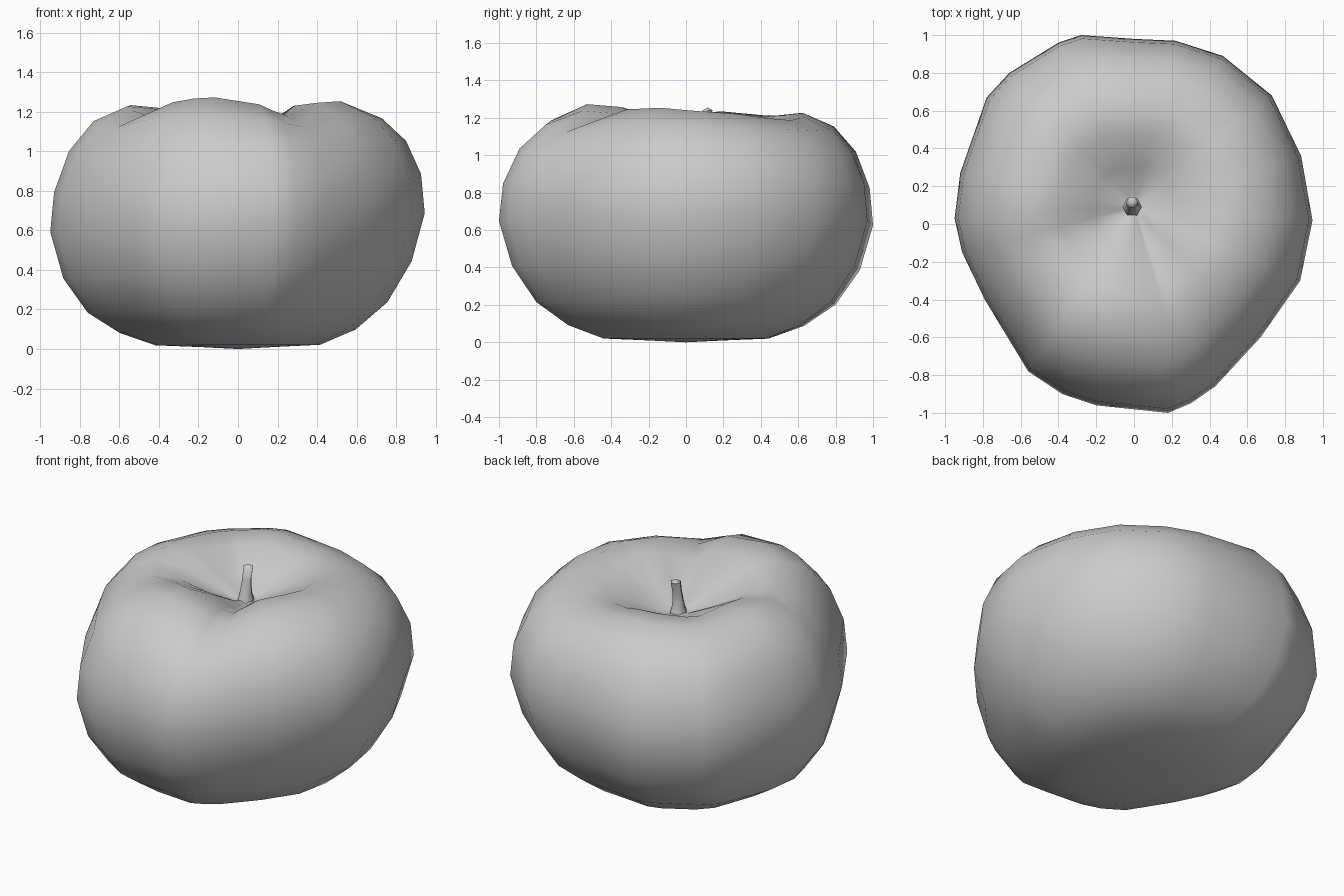
import bpy, bmesh, math
from mathutils import Vector

cube = bpy.data.objects.get("Cube")
if cube:
    bpy.data.objects.remove(cube)

grey = bpy.data.materials.new("plain_grey")
grey.use_nodes = True
GREY = (0.6, 0.6, 0.6, 1)
grey.diffuse_color = GREY
grey.node_tree.nodes["Principled BSDF"].inputs["Base Color"].default_value = GREY


def loft(name, rings, bottom, top):
    """Skin closed rings of points and close both ends with a fan."""
    bm = bmesh.new()
    loops = [[bm.verts.new(p) for p in ring] for ring in rings]
    n = len(loops[0])
    for low, high in zip(loops, loops[1:]):
        for i in range(n):
            j = (i + 1) % n
            bm.faces.new((low[i], low[j], high[j], high[i]))
    for loop, tip in ((loops[0], bottom), (loops[-1], top)):
        centre = bm.verts.new(tip)
        for i in range(n):
            bm.faces.new((centre, loop[i], loop[(i + 1) % n]))
    bmesh.ops.recalc_face_normals(bm, faces=bm.faces)
    mesh = bpy.data.meshes.new(name)
    bm.to_mesh(mesh)
    bm.free()
    mesh.materials.append(grey)
    mesh.shade_smooth()
    obj = bpy.data.objects.new(name, mesh)
    bpy.context.collection.objects.link(obj)
    return obj


# Fruit body: an uneven outline swept along a rounded profile
outline = [(.945, .02), (.885, .36), (.73, .68), (.47, .89), (.22, .97), (0, .98),
           (-.28, 1), (-.4, .96), (-.66, .8), (-.78, .67), (-.92, .27), (-.95, .03),
           (-.91, -.15), (-.79, -.4), (-.56, -.78), (-.38, -.9), (-.2, -.96),
           (.18, -1), (.3, -.95), (.43, -.86), (.67, -.6), (.88, -.3)]
# scale of the outline, height
lower = [(.2, .01), (.44, .02), (.63, .09), (.8, .21), (.93, .4), (1, .64)]
upper = [(.98, .84), (.9, 1.03), (.77, 1.165), (.59, 1.24), (.42, 1.225),
         (.23, 1.13), (.08, 1.055)]
# valleys (positive depth) and swells (negative) of the crown: angle, spread, depth
folds = [(-62, 12, .075), (60, 25, .055), (135, 15, .03), (205, 15, .06),
         (-100, 22, -.035), (-33, 12, -.03)]
STEM_Y = 0.09


def fold_depth(x, y):
    angle = math.degrees(math.atan2(y, x))
    total = 0
    for centre, spread, depth in folds:
        gap = (angle - centre + 180) % 360 - 180
        total += depth * math.exp(-(gap / spread) ** 2 / 2)
    return total


rings = []
for s, z in lower:
    tilt = 0.05 * min(1, z / 0.3)
    rings.append([(x * s, y * s, z + tilt * x * s) for x, y in outline])
for s, z in upper:
    tilt = 0.05 * max(0, min(1, (1.2 - z) / 0.3)) if s > 0.6 else 0
    shift = STEM_Y * (1 - s)
    rings.append([(x * s, y * s + shift,
                   z + tilt * x * s - fold_depth(x, y) * math.sin(math.pi * s))
                  for x, y in outline])
loft("fruit_body", rings, (0, 0, 0), (0, STEM_Y, 1.04))

# Stem: short, flared at the foot and leaning slightly back
stem = []
for radius, y, z in ((.055, .09, 1.03), (.038, .09, 1.09), (.029, .1, 1.17), (.031, .115, 1.24)):
    stem.append([Vector((-0.01 + radius * math.cos(a), y + radius * math.sin(a), z))
                 for a in (i * math.tau / 6 for i in range(6))])
stem_obj = loft("stem", stem, (-0.01, .09, 1.02), (-0.01, .115, 1.255))
bpy.context.view_layer.objects.active = stem_obj
stem_obj.select_set(True)
bpy.ops.object.shade_smooth_by_angle(angle=math.radians(60))
